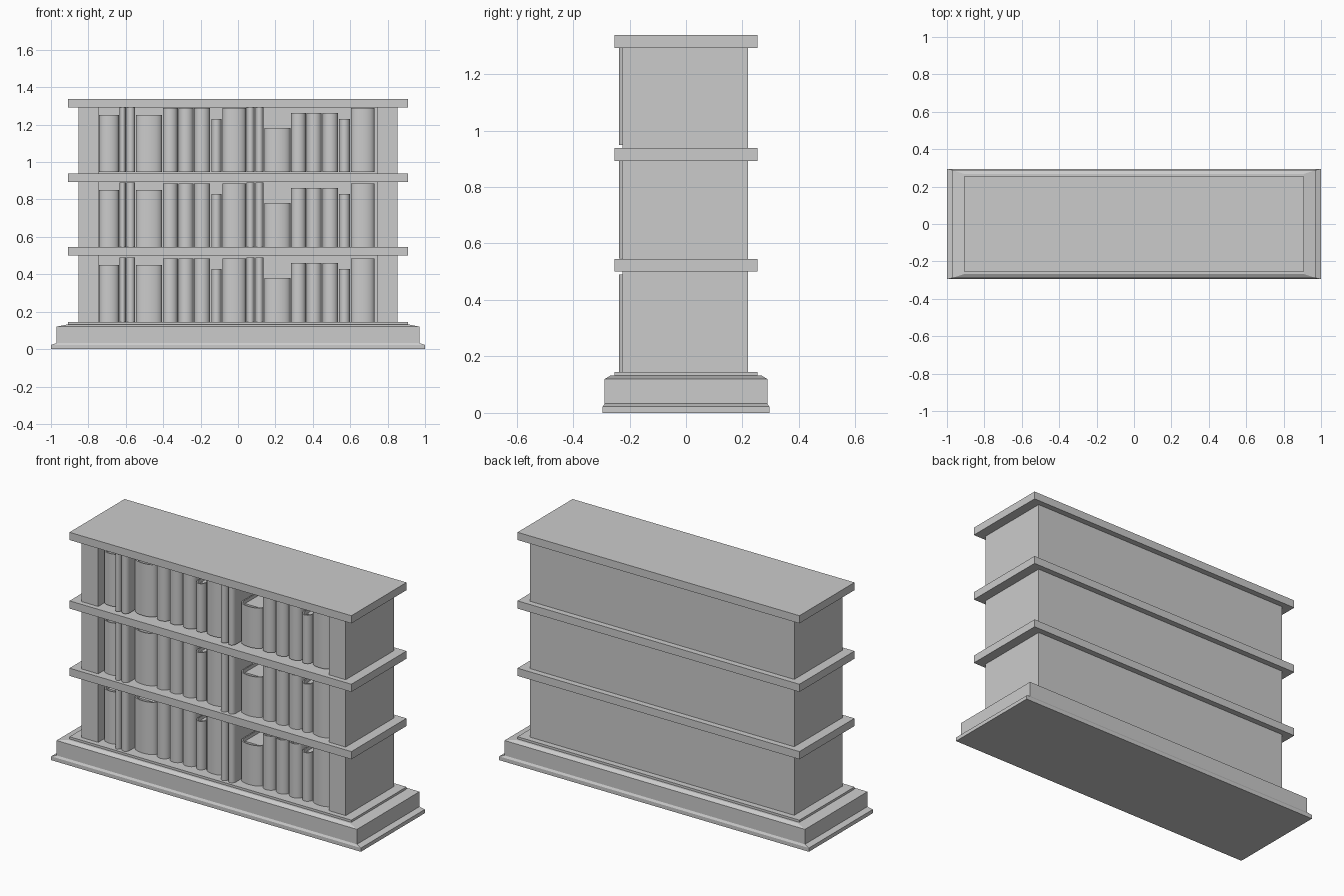
import bpy, bmesh, math

if "Cube" in bpy.data.objects:
    bpy.data.objects.remove(bpy.data.objects["Cube"], do_unlink=True)

GREY = (0.6, 0.6, 0.6, 1)
mat = bpy.data.materials.new("plain_grey")
mat.use_nodes = True
mat.diffuse_color = GREY
mat.node_tree.nodes["Principled BSDF"].inputs["Base Color"].default_value = GREY


def finish(name, bm, smooth=False):
    bmesh.ops.recalc_face_normals(bm, faces=bm.faces)
    me = bpy.data.meshes.new(name)
    bm.to_mesh(me)
    bm.free()
    me.materials.append(mat)
    ob = bpy.data.objects.new(name, me)
    bpy.context.collection.objects.link(ob)
    if smooth:
        bpy.ops.object.select_all(action='DESELECT')
        ob.select_set(True)
        bpy.context.view_layer.objects.active = ob
        bpy.ops.object.shade_smooth_by_angle(angle=math.radians(35))
    return ob


def prism(bm, outline, z0, z1):
    """Extrude a flat xy outline from z0 up to z1."""
    face = bm.faces.new([bm.verts.new((x, y, z0)) for x, y in outline])
    up = bmesh.ops.extrude_face_region(bm, geom=[face])
    verts = [g for g in up["geom"] if isinstance(g, bmesh.types.BMVert)]
    bmesh.ops.translate(bm, verts=verts, vec=(0, 0, z1 - z0))


def box(name, x0, x1, y0, y1, z0, z1):
    bm = bmesh.new()
    prism(bm, [(x0, y0), (x1, y0), (x1, y1), (x0, y1)], z0, z1)
    return finish(name, bm)


def stepped_plinth(name, levels):
    """Stack of rectangular rings (half x, half y, z), capped at both ends."""
    bm = bmesh.new()
    rings = [[bm.verts.new((sx * hx, sy * hy, z))
              for sx, sy in ((-1, -1), (1, -1), (1, 1), (-1, 1))]
             for hx, hy, z in levels]
    for a, b in zip(rings, rings[1:]):
        for i in range(4):
            j = (i + 1) % 4
            bm.faces.new((a[i], a[j], b[j], b[i]))
    bm.faces.new(rings[0])
    bm.faces.new(rings[-1])
    return finish(name, bm)


def book(name, x0, x1, z0, height, edge, front):
    """Bowed spine with two covers, and a page block set a little lower."""
    back, t, n = 0.12, 0.006, 10
    mid, half = (x0 + x1) / 2, (x1 - x0) / 2

    def spine(h, y_edge, y_front):
        arc = [math.pi * i / n for i in range(n + 1)]
        return [(mid - h * math.cos(a), y_edge - (y_edge - y_front) * math.sin(a))
                for a in arc]

    outer = spine(half, edge, front)
    inner = spine(half - t, edge + t, front + t)
    shell = ([(x0, back)] + outer + [(x1, back), (x1 - t, back)]
             + inner[::-1] + [(x0 + t, back)])
    bm = bmesh.new()
    prism(bm, shell, z0, z0 + height)
    prism(bm, [(x0 + t, edge + 0.02), (x1 - t, edge + 0.02),
               (x1 - t, back - t), (x0 + t, back - t)], z0 + t, z0 + height - 0.02)
    return finish(name, bm, smooth=True)


# Plinth with a lower lip, sloped shoulder and top ledge
stepped_plinth("plinth", [
    (1.0, 0.295, 0), (1.0, 0.295, 0.022), (0.97, 0.288, 0.033), (0.97, 0.288, 0.12),
    (0.91, 0.268, 0.132), (0.91, 0.254, 0.132), (0.91, 0.254, 0.145)])

# Carcass: two side walls and a back panel
for side, s in (("right", -1), ("left", 1)):
    xs = sorted((s * 0.745, s * 0.853))
    box(side + "_wall", *xs, -0.225, 0.22, 0.145, 1.295)
box("back_panel", -0.745, 0.745, 0.12, 0.22, 0.145, 1.295)

# Shelves and top board
for name, z in (("lower_shelf", 0.5), ("upper_shelf", 0.893), ("top_board", 1.293)):
    box(name, -0.91, 0.91, -0.254, 0.254, z, z + 0.045)

# One row of books: left edge, right edge, height
ROW = [
    (-0.743, -0.636, 0.305), (-0.633, -0.6, 0.346), (-0.596, -0.55, 0.346),
    (-0.545, -0.406, 0.305), (-0.402, -0.322, 0.34), (-0.318, -0.238, 0.34),
    (-0.234, -0.15, 0.34), (-0.143, -0.087, 0.283), (-0.082, 0.042, 0.34),
    (0.046, 0.088, 0.346), (0.094, 0.136, 0.346), (0.141, 0.28, 0.235),
    (0.283, 0.363, 0.315), (0.367, 0.447, 0.315), (0.453, 0.535, 0.315),
    (0.54, 0.6, 0.283), (0.603, 0.73, 0.34)]

for tier, z in (("lower", 0.145), ("middle", 0.546), ("upper", 0.948)):
    for i, (x0, x1, h) in enumerate(ROW):
        slim = x1 - x0 < 0.05
        edge, front = (-0.212, -0.238) if slim else (-0.165, -0.2)
        book(f"{tier}_book_{i + 1}", x0, x1, z, h, edge, front)
